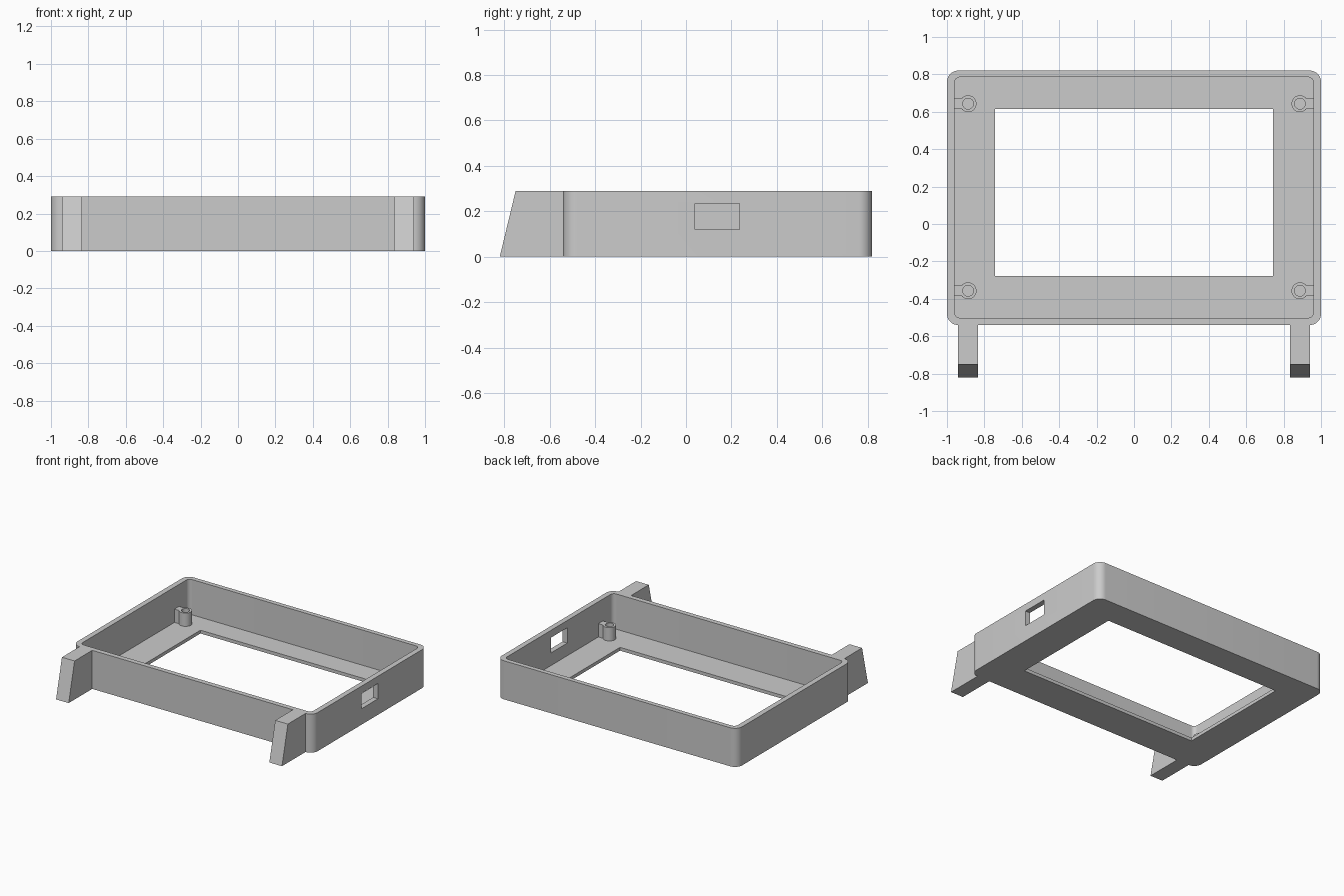
import bpy
import bmesh
from math import cos, sin, pi, radians

old = bpy.data.objects.get("Cube")
if old:
    bpy.data.objects.remove(old, do_unlink=True)

grey = bpy.data.materials.new("plain grey")
grey.use_nodes = True
grey.diffuse_color = (0.6, 0.6, 0.6, 1)
grey.node_tree.nodes["Principled BSDF"].inputs["Base Color"].default_value = grey.diffuse_color

HEIGHT, FLOOR = 0.29, 0.025
FRONT, BACK = -0.54, 0.82


def prism(name, outline, low, high, axis="z"):
    """Extrude a 2D outline along z (outline is x, y) or x (outline is y, z)."""
    place = (lambda p, t: (p[0], p[1], t)) if axis == "z" else (lambda p, t: (t, p[0], p[1]))
    bm = bmesh.new()
    rings = [[bm.verts.new(place(p, t)) for p in outline] for t in (low, high)]
    bm.faces.new(rings[0])
    bm.faces.new(rings[1])
    for i in range(len(outline)):
        j = (i + 1) % len(outline)
        bm.faces.new((rings[0][i], rings[0][j], rings[1][j], rings[1][i]))
    bmesh.ops.recalc_face_normals(bm, faces=bm.faces)
    mesh = bpy.data.meshes.new(name)
    bm.to_mesh(mesh)
    bm.free()
    mesh.materials.append(grey)
    obj = bpy.data.objects.new(name, mesh)
    bpy.context.collection.objects.link(obj)
    return obj


def rectangle(x0, x1, y0, y1):
    return [(x0, y0), (x1, y0), (x1, y1), (x0, y1)]


def rounded(x0, x1, y0, y1, r, steps=10):
    corners = [(x1 - r, y1 - r), (x0 + r, y1 - r), (x0 + r, y0 + r), (x1 - r, y0 + r)]
    return [(cx + r * cos(a), cy + r * sin(a))
            for q, (cx, cy) in enumerate(corners)
            for a in [(q + k / steps) * pi / 2 for k in range(steps + 1)]]


def circle(x, y, r, sides=32):
    return [(x + r * cos(2 * pi * k / sides), y + r * sin(2 * pi * k / sides))
            for k in range(sides)]


def select_only(obj):
    bpy.ops.object.select_all(action="DESELECT")
    obj.select_set(True)
    bpy.context.view_layer.objects.active = obj


def combine(obj, tool, operation):
    tool.hide_render = True
    select_only(obj)
    mod = obj.modifiers.new(operation.lower(), "BOOLEAN")
    mod.operation, mod.solver, mod.object = operation, "EXACT", tool
    bpy.ops.object.modifier_apply(modifier=mod.name)
    bpy.data.objects.remove(tool, do_unlink=True)


def smooth(obj):
    select_only(obj)
    bpy.ops.object.shade_smooth_by_angle(angle=radians(30))


# Open tray with a rectangular window in its floor
tray = prism("tray", rounded(-1, 1, FRONT, BACK, 0.06), 0, HEIGHT)
combine(tray, prism("cavity", rounded(-0.96, 0.96, -0.502, 0.785, 0.03), FLOOR, 0.4), "DIFFERENCE")
combine(tray, prism("window", rectangle(-0.743, 0.743, -0.277, 0.615), -0.1, 0.1), "DIFFERENCE")

# Cable port through the left wall
combine(tray, prism("port", rectangle(0.04, 0.235, 0.12, 0.235), 0.9, 1.1, "x"), "DIFFERENCE")

# Two sloped front feet, fused to the tray
foot_side = [(-0.82, 0), (FRONT + 0.02, 0), (FRONT + 0.02, HEIGHT), (-0.75, HEIGHT)]
for x0 in (-0.94, 0.835):
    combine(tray, prism("foot", foot_side, x0, x0 + 0.105, "x"), "UNION")
smooth(tray)

# Hollow screw posts, each tied to its side wall by a rib
POST_TOP = 0.125
for side, side_name in ((1, "left"), (-1, "right")):
    for y, end_name in ((-0.357, "front"), (0.643, "back")):
        x = side * 0.887
        post = prism(f"{end_name}_{side_name}_screw_post", circle(x, y, 0.045), FLOOR - 0.01, POST_TOP)
        near, far = sorted((x, side * 0.97))
        combine(post, prism("rib", rectangle(near, far, y - 0.027, y + 0.027),
                            FLOOR - 0.01, POST_TOP), "UNION")
        combine(post, prism("screw_hole", circle(x, y, 0.029), FLOOR, 0.2), "DIFFERENCE")
        smooth(post)
